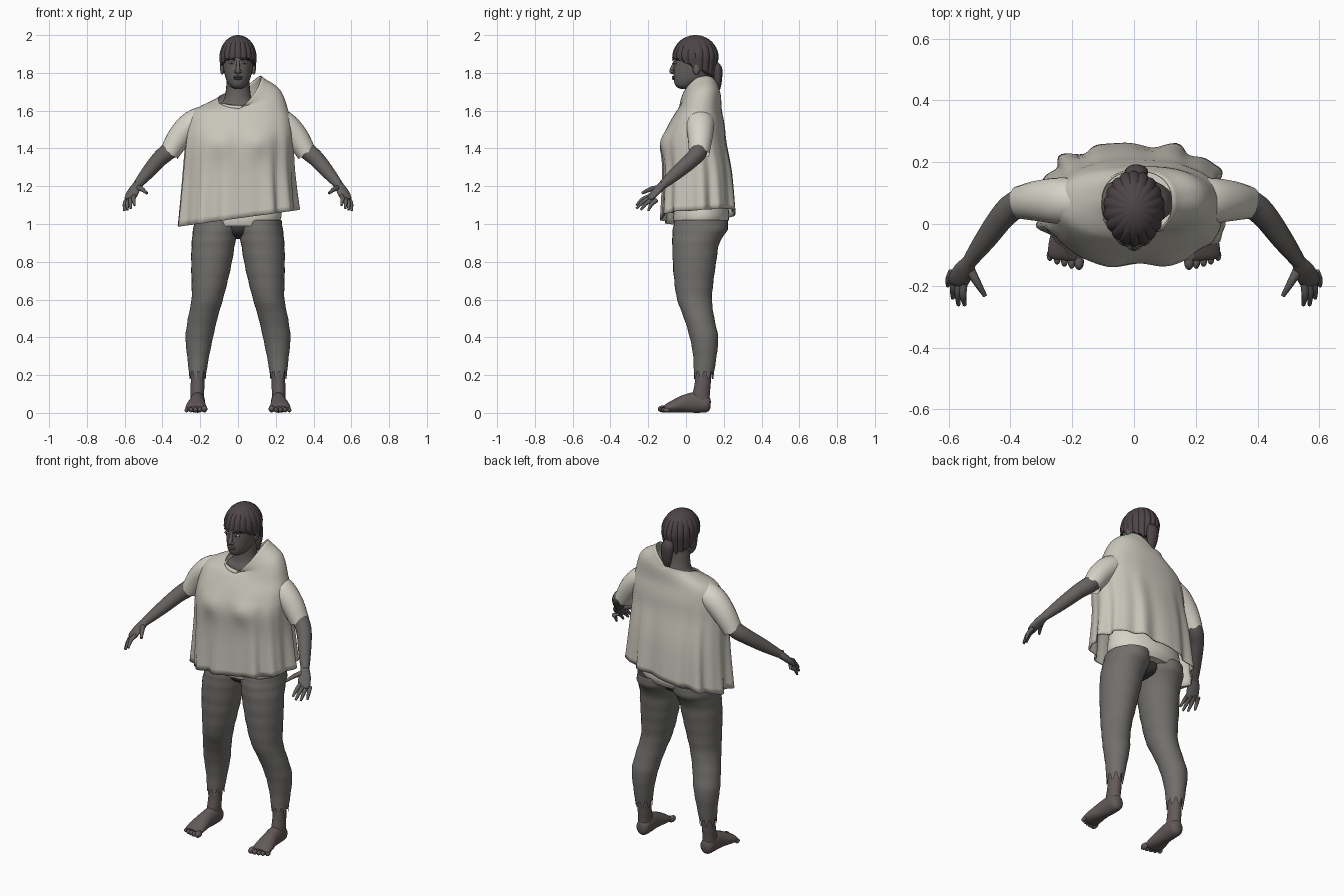
import bpy, bmesh, math
from mathutils import Vector

if "Cube" in bpy.data.objects:
    bpy.data.objects.remove(bpy.data.objects["Cube"])


def material(name, rgb):
    m = bpy.data.materials.new(name)
    m.use_nodes = True
    m.diffuse_color = (*rgb, 1)
    m.node_tree.nodes["Principled BSDF"].inputs["Base Color"].default_value = (*rgb, 1)
    return m


CLOTH = material("pale cloth", (.58, .56, .49))
INNER = material("cream cloth", (.68, .66, .58))
PANTS = material("grey leggings", (.165, .16, .15))
SKIN = material("dark skin", (.13, .122, .115))
FEET = material("foot skin", (.125, .1, .1))
HAIR = material("dark hair", (.075, .058, .062))
DARK = material("dark detail", (.045, .04, .04))
EYE = material("eye white", (.35, .34, .32))


def finish(name, bm, mat, angle=50):
    bmesh.ops.recalc_face_normals(bm, faces=bm.faces)
    me = bpy.data.meshes.new(name)
    bm.to_mesh(me)
    bm.free()
    me.materials.append(mat)
    ob = bpy.data.objects.new(name, me)
    bpy.context.collection.objects.link(ob)
    bpy.context.view_layer.objects.active = ob
    for o in bpy.context.selected_objects:
        o.select_set(False)
    ob.select_set(True)
    bpy.ops.object.shade_smooth_by_angle(angle=math.radians(angle))
    return ob


def skin_rings(name, rings, mat, caps=True, angle=50):
    # Bridge successive closed rings of points
    bm = bmesh.new()
    loops = [[bm.verts.new(p) for p in r] for r in rings]
    n = len(loops[0])
    for a, b in zip(loops, loops[1:]):
        for i in range(n):
            j = (i + 1) % n
            bm.faces.new((a[i], a[j], b[j], b[i]))
    if caps:
        bm.faces.new(loops[0])
        bm.faces.new(loops[-1])
    return finish(name, bm, mat, angle)


def smooth_path(pts, sub):
    # Catmull-Rom interpolation of any-length tuples
    out = []
    for k in range(len(pts) - 1):
        a, b, c, d = (pts[max(0, min(len(pts) - 1, k + o))] for o in (-1, 0, 1, 2))
        for s in range(sub):
            t = s / sub
            out.append([.5 * (2 * q + (r - p) * t + (2 * p - 5 * q + 4 * r - w) * t * t
                              + (3 * q - p - 3 * r + w) * t ** 3)
                        for p, q, r, w in zip(a, b, c, d)])
    return out + [list(pts[-1])]


def tube(name, pts, mat, ref="Y", side=1, n=24, sub=4, level=False, hem=0, wrinkle=0):
    # Points are x, y, z, first radius, second radius
    path = smooth_path([(p[0] * side, *p[1:], p[-1])[:5] for p in pts], sub)
    up = Vector((0, 1, 0)) if ref == "Y" else Vector((0, 0, 1))
    rings = []
    for k, p in enumerate(path):
        c = Vector(p[:3])
        t = Vector(path[min(k + 1, len(path) - 1)][:3]) - Vector(path[max(k - 1, 0)][:3])
        t = Vector((0, 0, 1)) if level else t.normalized()
        u = up.cross(t).normalized()
        v = t.cross(u)
        w = 1 + wrinkle * math.sin(k * 1.9)
        ring = []
        for i in range(n):
            a = math.tau * i / n
            q = c + u * p[3] * w * math.cos(a) + v * p[4] * w * math.sin(a)
            if hem and k == len(path) - 1:
                q += t * hem * (1 if i % 4 < 2 else -1)
            ring.append(q)
        rings.append(ring)
    return skin_rings(name, rings, mat, caps=not hem)


def ball(name, loc, size, mat):
    bm = bmesh.new()
    bmesh.ops.create_uvsphere(bm, u_segments=16, v_segments=10, radius=1)
    bmesh.ops.scale(bm, vec=size, verts=bm.verts)
    bmesh.ops.translate(bm, vec=loc, verts=bm.verts)
    return finish(name, bm, mat)


# Loose top: draped rings with folds and a slanted hem and collar
def drape():
    levels = [(0, .065, 1.03, .31, .195), (0, .06, 1.25, .293, .183), (.005, .045, 1.42, .285, .17),
              (.01, .055, 1.52, .275, .15), (.015, .07, 1.60, .25, .12),
              (.045, .08, 1.655, .175, .105), (.01, .07, 1.665, .115, .105)]
    n, sub = 120, 5
    path = smooth_path(levels, sub)
    rings = []
    for k, (cx, cy, z, rx, ry) in enumerate(path):
        h = k / (len(path) - 1)
        low, high = max(0, 1 - 2.2 * h), max(0, (h - .66) / .34)
        ring = []
        for i in range(n):
            a = math.tau * i / n
            c, s = math.cos(a), math.sin(a)
            fold = 1 + (.008 + .035 * low) * max(0, 1 - 1.2 * h) * (
                math.sin(11 * a + 1) + .6 * math.sin(17 * a))
            x = cx + rx * fold * math.copysign(abs(c) ** .85, c)
            y = cy + ry * fold * math.copysign(abs(s) ** .85, s)
            if s < 0:
                y -= .02 * sum(math.exp(-((x - b) ** 2 + (z - 1.43) ** 2) / .004) for b in (-.1, .11))
            dz = low * (.137 * x + .03 * max(0, s))
            dz += high * (.115 * max(0, c) - .055 * max(0, -s) + .035 * max(0, s))
            ring.append((x, y, z + dz))
        rings.append(ring)
    ob = skin_rings("loose_top", rings, CLOTH, caps=False, angle=60)
    mod = ob.modifiers.new("thickness", "SOLIDIFY")
    mod.thickness = .006


drape()

# Undergarment around hips and waist
tube("hip_wrap", [(0, .075, .99, .2, .135), (0, .08, 1.03, .228, .148), (0, .08, 1.1, .225, .142),
                  (0, .07, 1.25, .2, .12)], INNER, level=True, n=32)
ball("pelvis", (0, .07, .98), (.12, .1, .06), DARK)

for side, tag in ((1, "left"), (-1, "right")):
    # Leggings with a torn hem
    tube(tag + "_legging", [
        (.115, .08, 1.02, .115, .14), (.12, .075, .97, .118, .145), (.13, .052, .9, .115, .125),
        (.14, .045, .8, .108, .115), (.15, .042, .7, .096, .104), (.163, .045, .6, .083, .092),
        (.187, .07, .5, .078, .08), (.205, .095, .4, .073, .075), (.211, .1, .3, .058, .062),
        (.214, .094, .2, .044, .052)], PANTS, side=side, n=32, level=True, hem=.02, wrinkle=.012)
    # Ankle and foot
    tube(tag + "_ankle", [(.213, .095, .3, .036, .042), (.214, .09, .17, .036, .042),
                          (.215, .08, .1, .036, .046), (.215, .075, .04, .036, .05)],
         FEET, side=side, level=True)
    tube(tag + "_foot", [(.213, .13, .042, .012, .02), (.213, .115, .044, .036, .042),
                         (.214, .06, .055, .04, .055), (.217, .0, .05, .043, .048),
                         (.222, -.06, .036, .053, .034), (.224, -.1, .025, .054, .023),
                         (.225, -.115, .022, .045, .014)], FEET, "Z", side)
    for k, (y, r) in enumerate(((-.122, .017), (-.124, .013), (-.119, .012), (-.112, .012), (-.102, .011))):
        ball(f"{tag}_toe_{k + 1}", (side * (.178 + .0235 * k), y, r + .004), (r * .95, r * 1.6, r * 1.1), FEET)
    # Sleeve and arm
    tube(tag + "_sleeve", [(.16, .075, 1.56, .07, .07), (.24, .075, 1.53, .07, .075),
                           (.31, .075, 1.46, .064, .066), (.365, .07, 1.372, .052, .054)],
         INNER, side=side, hem=.004)
    tube(tag + "_arm", [(.3, .075, 1.46, .045), (.37, .067, 1.385, .046), (.42, .03, 1.34, .042),
                        (.48, -.05, 1.27, .035), (.535, -.125, 1.205, .023)], SKIN, side=side)
    # Hand
    tube(tag + "_palm", [(.53, -.118, 1.212, .022, .022), (.55, -.15, 1.18, .033, .02),
                         (.568, -.182, 1.145, .034, .016), (.573, -.195, 1.13, .025, .01)],
         SKIN, "Z", side, n=16)
    tips = ((.548, -.262, 1.098), (.568, -.262, 1.082), (.586, -.24, 1.074), (.602, -.2, 1.07))
    for k, tip in enumerate(tips):
        base = (.55 + .013 * k, -.19 + .012 * k, 1.148 - .007 * k)
        mid = [(a + b) / 2 + o for a, b, o in zip(base, tip, (.004, -.004, .008))]
        tube(f"{tag}_finger_{k + 1}", [(*base, .012), (*mid, .011), (*tip, .006)], SKIN, "Z", side, n=10)
    tube(tag + "_thumb", [(.535, -.14, 1.19, .017), (.51, -.185, 1.185, .013), (.482, -.232, 1.163, .007)],
         SKIN, "Z", side, n=10)
    # Eye, brow and ear
    ball(tag + "_eye", (side * .035, -.058, 1.853), (.016, .009, .007), EYE)
    ball(tag + "_pupil", (side * .034, -.065, 1.853), (.006, .004, .006), DARK)
    tube(tag + "_brow", [(.015, -.07, 1.869, .004), (.038, -.064, 1.875, .005), (.058, -.045, 1.868, .003)],
         DARK, "Z", side, n=8)
    ball(tag + "_ear", (side * .083, .055, 1.825), (.012, .02, .035), SKIN)
    ball(tag + "_nostril", (side * .012, -.073, 1.806), (.009, .01, .008), SKIN)

# Neck, head and face
tube("neck", [(0, .07, 1.56, .13, .08), (0, .07, 1.62, .11, .08), (0, .073, 1.66, .075, .07),
              (0, .07, 1.71, .064, .062), (0, .065, 1.78, .06, .06)], SKIN, level=True)
tube("head", [(0, -.01, 1.716, .018, .02), (0, .002, 1.73, .042, .056), (0, .02, 1.76, .061, .084),
              (0, .035, 1.8, .073, .1), (0, .045, 1.85, .081, .108), (0, .05, 1.9, .083, .106),
              (0, .055, 1.95, .068, .085), (0, .055, 1.98, .03, .04)], SKIN, level=True, n=32)
tube("nose", [(0, -.056, 1.862, .009, .01), (0, -.069, 1.83, .01, .011),
              (0, -.077, 1.808, .013, .011), (0, -.068, 1.797, .009, .006)], SKIN, n=12)
for name, z in (("upper_lip", 1.779), ("lower_lip", 1.769)):
    ball(name, (0, -.065, z), (.025, .01, .006), FEET)

# Ridged hair cap: fringe in front, longer at the back
rings = []
for k in range(19):
    ring = []
    for i in range(108):
        a = math.tau * i / 108
        c, s = math.cos(a), math.sin(a)
        ridge = .95 + .05 * abs(math.sin(9 * a))
        phi = math.radians(2 + 88 * min(k, 14) / 14)
        drop = max(0, k - 14) / 4
        jag = .008 * math.sin(18 * a) * drop
        z = 1.88 + .12 * math.cos(phi) - drop * (.05 + .055 * s) + jag
        r = math.sin(phi) * ridge * (1 - drop * (.04 + .14 * max(0, s)))
        ring.append((.1 * r * c, .05 + .123 * r * s, z))
    rings.append(ring)
skin_rings("hair_cap", rings, HAIR, angle=35)

# Ponytail
tube("ponytail", [(0, .14, 1.85, .02, .02), (.005, .165, 1.825, .036, .025), (.01, .168, 1.78, .036, .024),
                  (.012, .165, 1.73, .028, .02), (.014, .16, 1.68, .01, .008)], HAIR, n=16)
ball("hair_tie", (.003, .155, 1.84), (.024, .02, .012), DARK)
